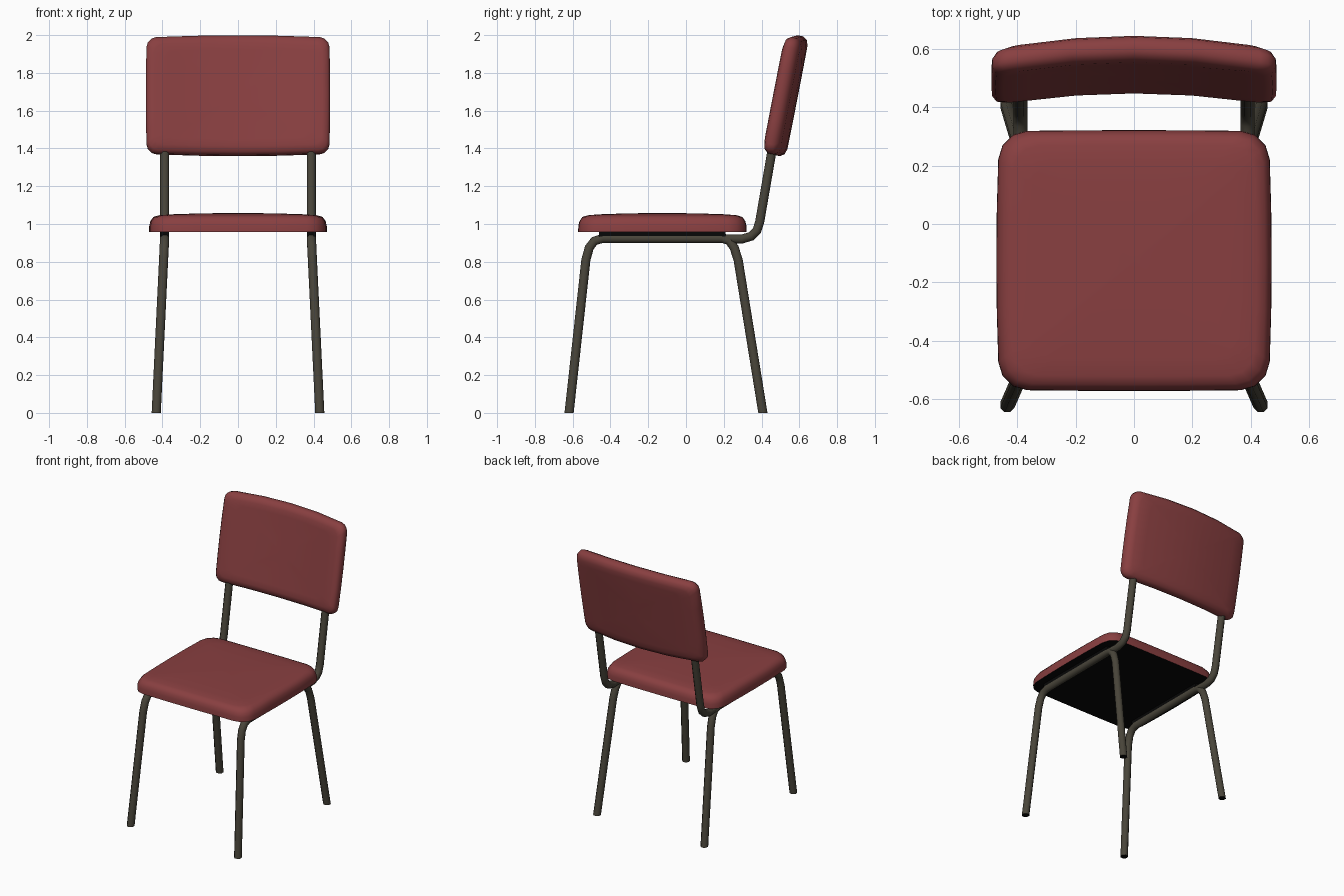
import bpy, bmesh, math
from mathutils import Vector

if "Cube" in bpy.data.objects:
    bpy.data.objects.remove(bpy.data.objects["Cube"])


def material(name, rgb):
    m = bpy.data.materials.new(name)
    m.diffuse_color = (*rgb, 1)
    m.use_nodes = True
    m.node_tree.nodes["Principled BSDF"].inputs["Base Color"].default_value = m.diffuse_color
    return m


RED = material("red upholstery", (0.25, 0.05, 0.052))
METAL = material("dark olive metal", (0.066, 0.059, 0.042))
BLACK = material("black", (0.002, 0.002, 0.002))


def finish(bm, name, mats, angle=50):
    bmesh.ops.recalc_face_normals(bm, faces=bm.faces)
    me = bpy.data.meshes.new(name)
    bm.to_mesh(me)
    bm.free()
    ob = bpy.data.objects.new(name, me)
    bpy.context.collection.objects.link(ob)
    for m in mats:
        me.materials.append(m)
    bpy.ops.object.select_all(action='DESELECT')
    ob.select_set(True)
    bpy.context.view_layer.objects.active = ob
    bpy.ops.object.shade_smooth_by_angle(angle=math.radians(angle))
    return ob


def outline(hx, hy, r, bx, by):
    """Rounded rectangle with slightly bulging sides."""
    arcs = []
    for i, (sx, sy) in enumerate([(1, 1), (-1, 1), (-1, -1), (1, -1)]):
        arcs.append([Vector((sx * (hx - r) + r * math.cos(a), sy * (hy - r) + r * math.sin(a)))
                     for a in [math.radians(90 * i + 30 * k) for k in range(4)]])
    pts = []
    for i, arc in enumerate(arcs):
        nxt = arcs[(i + 1) % 4][0]
        pts += arc + [arc[-1].lerp(nxt, k / 4) for k in (1, 2, 3)]
    return [(x + bx * x / hx * (1 - (y / hy) ** 2), y + by * y / hy * (1 - (x / hx) ** 2))
            for x, y in pts]


def cushion(bm, pts, hx, hy, layers, place):
    """Stack scaled outlines; layers are (inset, height)."""
    rings = []
    for inset, h in layers:
        fx, fy = 1 - inset / hx, 1 - inset / hy
        rings.append([bm.verts.new(place(x * fx, y * fy, h)) for x, y in pts])
    n = len(pts)
    for a, b in zip(rings, rings[1:]):
        for i in range(n):
            bm.faces.new((a[i], a[(i + 1) % n], b[(i + 1) % n], b[i]))
    return rings


def cap(bm, ring, place, h, h_mid, pts, scales=(0.75, 0.5, 0.25)):
    """Close a ring with concentric loops and a centre point."""
    n, prev = len(ring), ring
    for s in scales:
        z = h + (h_mid - h) * (1 - s * s)
        cur = [bm.verts.new(place(x * s, y * s, z)) for x, y in pts]
        for i in range(n):
            bm.faces.new((prev[i], prev[(i + 1) % n], cur[(i + 1) % n], cur[i]))
        prev = cur
    mid = bm.verts.new(place(0, 0, h_mid))
    for i in range(n):
        bm.faces.new((prev[i], prev[(i + 1) % n], mid))


# seat: crowned cushion with black flat underside
def seat_place(x, y, z):
    return (x, y - 0.125, z)


hx, hy = 0.46, 0.442
pts = outline(hx, hy, 0.095, 0.011, 0.004)
layers = [(0, 0.957), (0.001, 0.99), (0.007, 1.015), (0.022, 1.037), (0.05, 1.046)]
bm = bmesh.new()
rings = cushion(bm, pts, hx, hy, layers, seat_place)
bm.faces.new(rings[0]).material_index = 1
cap(bm, rings[-1], seat_place, 1.046, 1.058, pts)
finish(bm, "seat", [RED, BLACK])


# backrest: padded panel, tilted back and curved around the sitter
TILT = math.radians(11)


def back_place(x, v, t):
    y = 0.545 + v * math.sin(TILT) + t * math.cos(TILT) - 0.043 * (x / 0.475) ** 2
    return (x, y, 1.679 + v * math.cos(TILT) - t * math.sin(TILT))


hx, hy = 0.483, 0.311
pts = outline(hx, hy, 0.05, 0.005, 0.012)
layers = [(0.042, -0.046), (0.014, -0.036), (0, -0.015),
          (0, 0.015), (0.014, 0.036), (0.042, 0.046)]
bm = bmesh.new()
rings = cushion(bm, pts, hx, hy, layers, back_place)
cap(bm, rings[0], back_place, -0.046, -0.047, pts)
cap(bm, rings[-1], back_place, 0.046, 0.047, pts)
finish(bm, "backrest", [RED])


def tube(name, path, side, r=0.026, sides=8):
    """Sweep a round section along a path; ends on the floor are cut level."""
    path = [Vector((x * side, y, z)) for x, y, z in path]
    bm = bmesh.new()
    rings = []
    for i, p in enumerate(path):
        t = (path[min(i + 1, len(path) - 1)] - path[max(i - 1, 0)]).normalized()
        u = (Vector((1, 0, 0)) - t * t.x).normalized()
        w = t.cross(u)
        ring = []
        for k in range(sides):
            a = 2 * math.pi * (k + 0.5) / sides
            q = p + r * (math.cos(a) * u + math.sin(a) * w)
            if p.z == 0:
                q -= t * (q.z / t.z)
            ring.append(bm.verts.new(q))
        rings.append(ring)
    for a, b in zip(rings, rings[1:]):
        for k in range(sides):
            bm.faces.new((a[k], a[(k + 1) % sides], b[(k + 1) % sides], b[k]))
    for p, ring in ((path[0], rings[0]), (path[-1], rings[-1])):
        bm.faces.new(ring).material_index = 1 if p.z == 0 else 0
    finish(bm, name, [METAL, BLACK])


LEGS = [(0.433, -0.619, 0), (0.394, -0.53, 0.81), (0.391, -0.512, 0.875), (0.389, -0.485, 0.91),
        (0.388, -0.44, 0.924), (0.388, 0.19, 0.924), (0.389, 0.228, 0.912),
        (0.391, 0.255, 0.875), (0.394, 0.276, 0.81), (0.433, 0.407, 0)]
POST = [(0.388, 0.2, 0.922), (0.388, 0.295, 0.92), (0.388, 0.345, 0.935),
        (0.388, 0.375, 0.965), (0.388, 0.39, 1.01), (0.388, 0.452, 1.37), (0.388, 0.47, 1.47)]

for label, s in (("right", 1), ("left", -1)):
    # legs and seat rail in one bent tube, then the backrest post
    tube(label + "_legs_and_rail", LEGS, s)
    tube(label + "_back_post", POST, s)
    # black spacer strip between rail and seat
    bm = bmesh.new()
    bmesh.ops.create_cube(bm, size=1)
    for v in bm.verts:
        v.co = (s * 0.388 + v.co.x * 0.045, -0.125 + v.co.y * 0.67, 0.947 + v.co.z * 0.024)
    finish(bm, label + "_spacer", [BLACK], 30)
